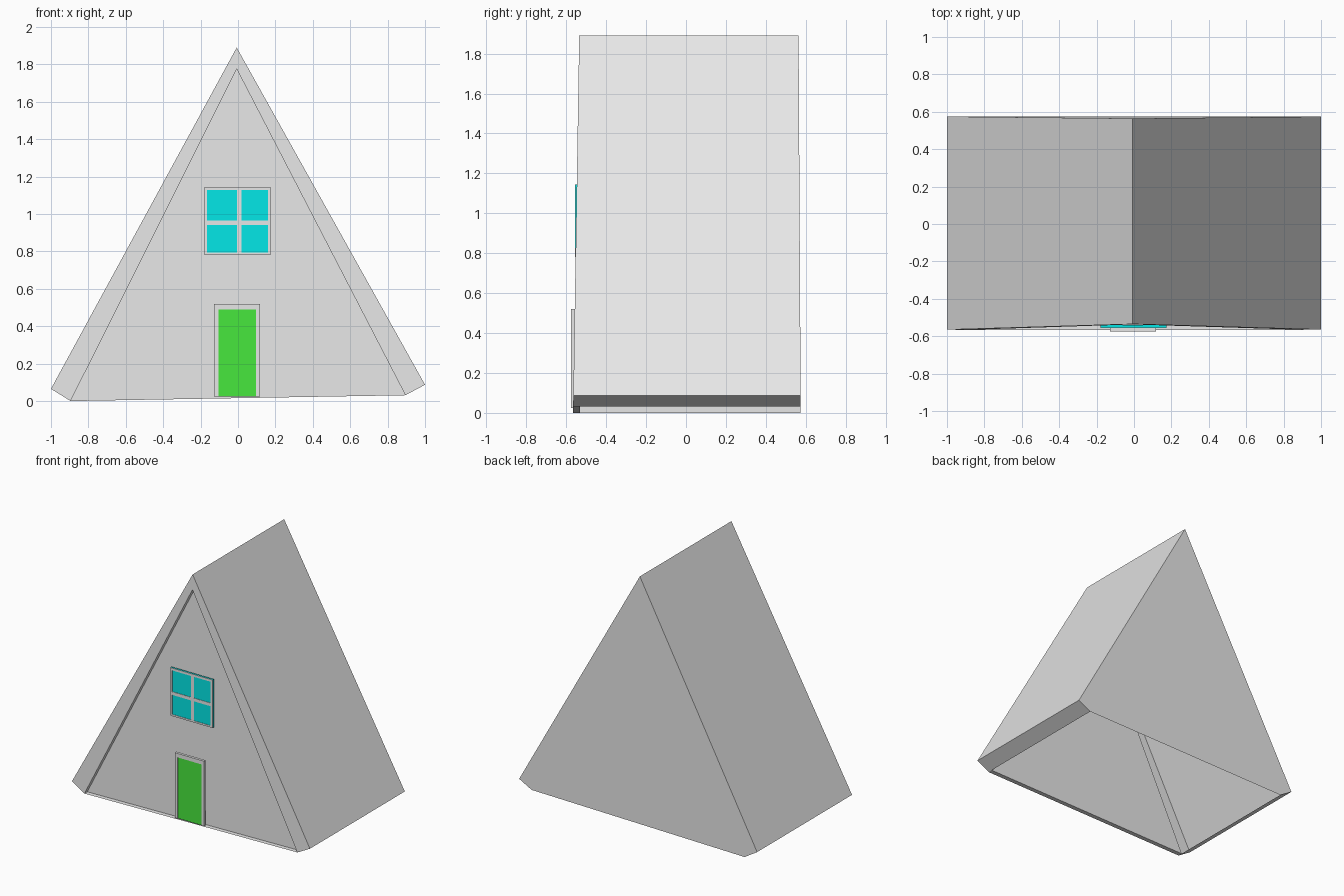
import bpy
import bmesh

if "Cube" in bpy.data.objects:
    bpy.data.objects.remove(bpy.data.objects["Cube"])


def material(name, r, g, b):
    m = bpy.data.materials.new(name)
    m.diffuse_color = (r, g, b, 1)
    m.use_nodes = True
    m.node_tree.nodes["Principled BSDF"].inputs["Base Color"].default_value = m.diffuse_color
    return m


GREY = material("light_grey", 0.8, 0.8, 0.8)
CYAN = material("cyan_glass", 0.001, 0.8, 0.8)
GREEN = material("green_paint", 0.064, 0.8, 0.047)


def finish(name, bm, mat):
    bmesh.ops.recalc_face_normals(bm, faces=bm.faces[:])
    me = bpy.data.meshes.new(name)
    bm.to_mesh(me)
    bm.free()
    me.materials.append(mat)
    ob = bpy.data.objects.new(name, me)
    bpy.context.collection.objects.link(ob)
    return ob


def boxes(name, mat, y0, y1, rects):
    """Upright slabs, each given as (x0, x1, z0, z1)."""
    bm = bmesh.new()
    for x0, x1, z0, z1 in rects:
        vs = bmesh.ops.create_cube(bm, size=1)["verts"]
        for v in vs:
            v.co = (x0 if v.co.x < 0 else x1,
                    y0 if v.co.y < 0 else y1,
                    z0 if v.co.z < 0 else z1)
    return finish(name, bm, mat)


# Hollow A-frame shell, open underneath, with a recessed triangular front wall
TOP = 1.89
outline = [(-0.007, TOP), (-1, 0.065), (-0.895, 0.0), (0.895, 0.031), (1, 0.087)]


def front_y(z):
    return -0.566 + 0.031 * z / TOP


def back_y(z):
    return 0.575 - 0.011 * z / TOP


bm = bmesh.new()
front = [bm.verts.new((x, front_y(z), z)) for x, z in outline]
back = [bm.verts.new((x, back_y(z), z)) for x, z in outline]

# The recess shares the two lower corners of the gable
tip = bm.verts.new((-0.007, front_y(1.775), 1.775))
rim = [tip, front[2], front[3]]
wall = [bm.verts.new((v.co.x, v.co.y + 0.035, v.co.z)) for v in rim]

# Roof slopes and eaves
for i, j in ((0, 1), (1, 2), (3, 4), (4, 0)):
    bm.faces.new((front[i], front[j], back[j], back[i]))
# Recess sides and sill
for i in range(3):
    j = (i + 1) % 3
    bm.faces.new((rim[i], rim[j], wall[j], wall[i]))
bm.faces.new(wall)
bm.faces.new(back)
# Gable border
bm.faces.new((front[0], front[1], front[2], tip))
bm.faces.new((front[3], front[4], front[0], tip))
finish("house_shell", bm, GREY)

# Window: cyan slab with a thin grey frame and crossbar on its face
boxes("window_glass", CYAN, -0.553, -0.540, [(-0.18, 0.175, 0.78, 1.145)])
boxes("window_frame", GREY, -0.556, -0.553, [
    (-0.18, -0.165, 0.78, 1.145), (0.160, 0.175, 0.78, 1.145),
    (-0.165, 0.160, 0.78, 0.793), (-0.165, 0.160, 1.127, 1.145),
    (-0.006, 0.018, 0.793, 1.127),
    (-0.165, -0.006, 0.941, 0.965), (0.018, 0.160, 0.941, 0.965)])

# Door: painted panel inside a three-sided frame
boxes("door_panel", GREEN, -0.571, -0.556, [(-0.104, 0.095, 0.025, 0.49)])
boxes("door_frame", GREY, -0.576, -0.556, [
    (-0.128, -0.104, 0.025, 0.52), (0.095, 0.118, 0.025, 0.52),
    (-0.104, 0.095, 0.49, 0.52)])
